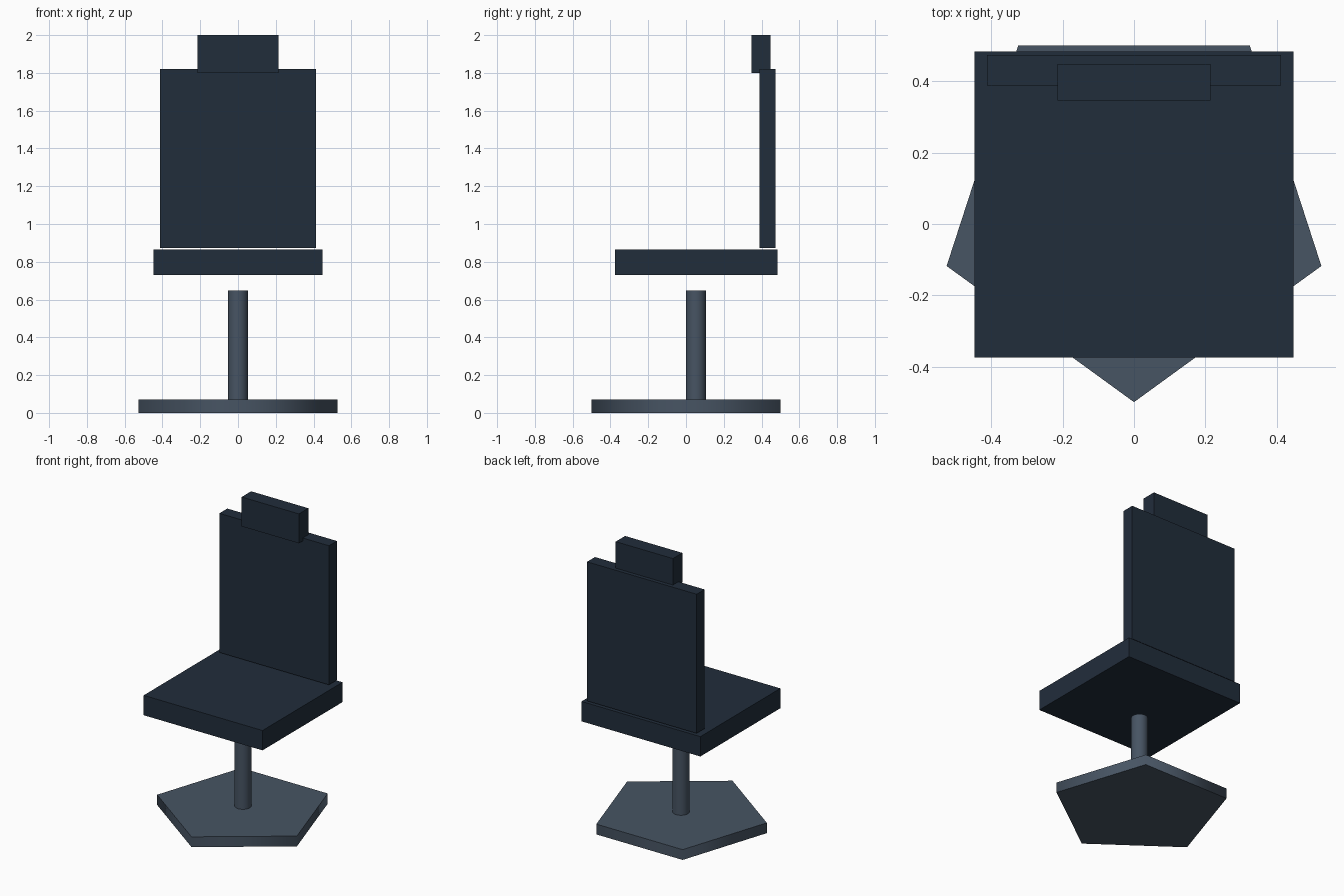
import bpy
import math

cube = bpy.data.objects.get("Cube")
if cube:
    bpy.data.objects.remove(cube, do_unlink=True)


def make_material(name, rgb):
    mat = bpy.data.materials.new(name)
    mat.use_nodes = True
    color = (*rgb, 1.0)
    mat.diffuse_color = color
    mat.node_tree.nodes["Principled BSDF"].inputs["Base Color"].default_value = color
    return mat


dark_navy = make_material("dark_navy", (0.0152, 0.0262, 0.0440))
slate_grey = make_material("slate_grey", (0.063, 0.089, 0.125))


def box(name, width, y_range, z_range, mat):
    """Box centred on x, spanning the given y and z ranges."""
    (y0, y1), (z0, z1) = y_range, z_range
    bpy.ops.mesh.primitive_cube_add(size=1, location=(0, (y0 + y1) / 2, (z0 + z1) / 2))
    obj = bpy.context.object
    obj.name = name
    obj.scale = (width, y1 - y0, z1 - z0)
    bpy.ops.object.transform_apply(location=False, rotation=False, scale=True)
    obj.data.materials.append(mat)


def prism(name, sides, radius, z_range, mat, turn=0.0):
    """Upright prism on the column axis with smooth sides and flat caps."""
    z0, z1 = z_range
    bpy.ops.mesh.primitive_cylinder_add(
        vertices=sides, radius=radius, depth=z1 - z0,
        location=(0, AXIS_Y, (z0 + z1) / 2), rotation=(0, 0, turn))
    obj = bpy.context.object
    obj.name = name
    bpy.ops.object.transform_apply(location=False, rotation=True, scale=False)
    bpy.ops.object.shade_smooth_by_angle(angle=math.radians(80))
    obj.data.materials.append(mat)


AXIS_Y = 0.053

# Five-sided foot with one corner pointing forward, and the column
prism("base", 5, 0.5525, (0, 0.07), slate_grey, turn=math.pi)
prism("column", 32, 0.052, (0.06, 0.648), slate_grey)

# Upholstered slabs
box("seat", 0.894, (-0.375, 0.484), (0.73, 0.865), dark_navy)
box("backrest", 0.824, (0.389, 0.474), (0.874, 1.82), dark_navy)
box("headrest", 0.43, (0.347, 0.448), (1.8, 2.0), dark_navy)
